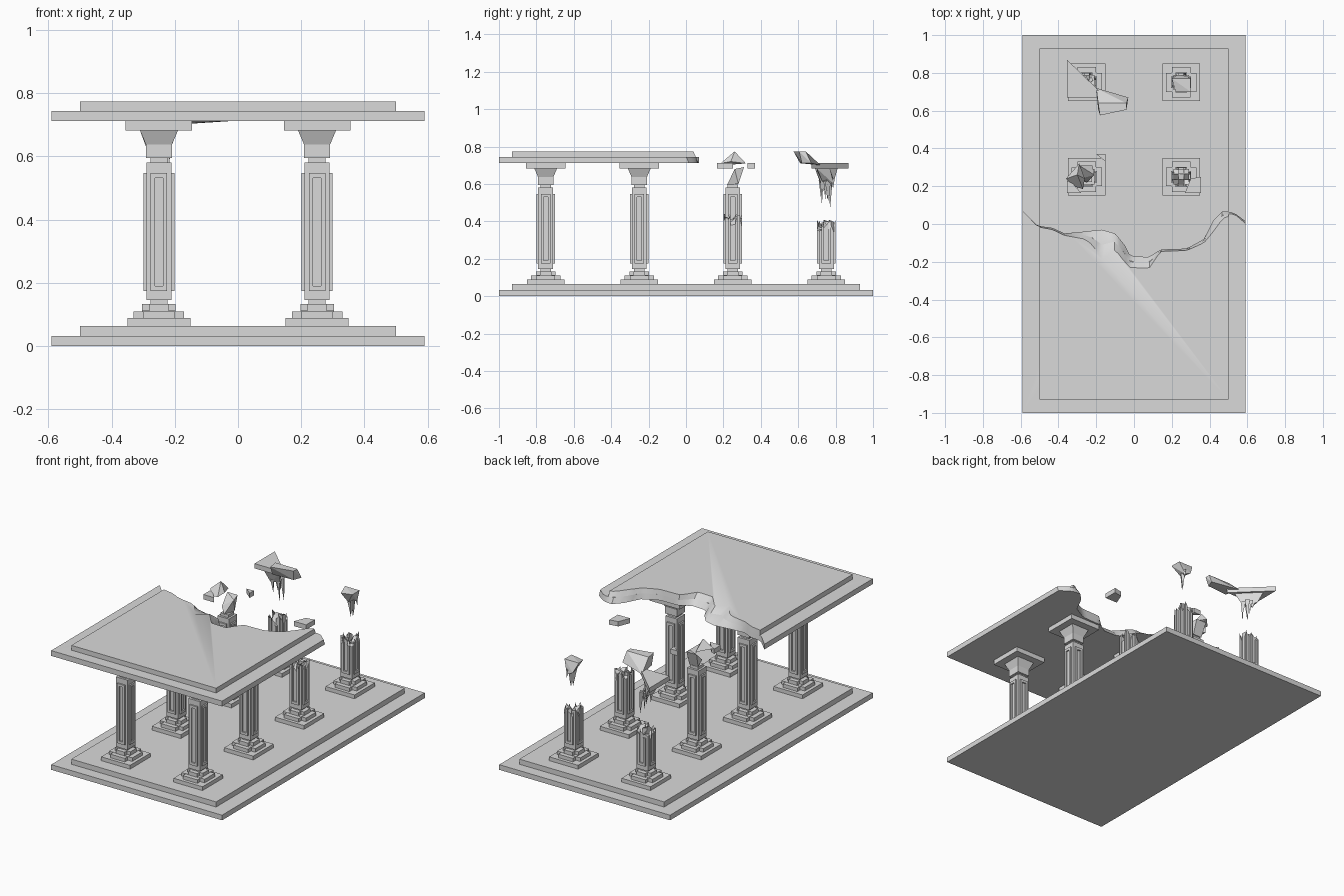
import bpy, bmesh, random
from math import pi
from mathutils import Matrix, Vector

random.seed(4)
default_cube = bpy.data.objects.get("Cube")
if default_cube:
    bpy.data.objects.remove(default_cube)

stone = bpy.data.materials.new("weathered_stone")
stone.use_nodes = True
stone.diffuse_color = (0.7, 0.7, 0.7, 1)
stone.node_tree.nodes["Principled BSDF"].inputs["Base Color"].default_value = (0.7, 0.7, 0.7, 1)


def finish(name, bm, smooth=False):
    bmesh.ops.recalc_face_normals(bm, faces=bm.faces)
    mesh = bpy.data.meshes.new(name)
    bm.to_mesh(mesh)
    bm.free()
    mesh.materials.append(stone)
    obj = bpy.data.objects.new(name, mesh)
    bpy.context.collection.objects.link(obj)
    if smooth:
        bpy.context.view_layer.objects.active = obj
        obj.select_set(True)
        bpy.ops.object.shade_smooth_by_angle(angle=pi / 5)
        obj.select_set(False)


def box(bm, x, y, z, place=Matrix(), taper=1, jag=0):
    """Box over three ranges; taper widens the top, jag breaks it."""
    spans = [Vector((a, b, c)) for a, b, c in zip(x, y, z)]
    size, middle = spans[1] - spans[0], (spans[0] + spans[1]) / 2
    verts = bmesh.ops.create_cube(bm, size=1)["verts"]
    for v in verts:
        top = v.co.z > 0
        v.co = Vector(a * b for a, b in zip(v.co, size)) + middle
        if top:
            v.co.x *= taper
            v.co.y *= taper
            v.co.z -= random.uniform(0, jag)
        v.co = place @ v.co


def block(bm, half_x, half_y, bottom, top, place=Matrix(), taper=1):
    box(bm, (-half_x, half_x), (-half_y, half_y), (bottom, top), place, taper)


def hull(bm, points):
    verts = [bm.verts.new(p) for p in points]
    result = bmesh.ops.convex_hull(bm, input=verts)
    spare = [v for v in result["geom_interior"] if isinstance(v, bmesh.types.BMVert)]
    bmesh.ops.delete(bm, geom=spare, context="VERTS")


def prism(bm, outline, bottom, top):
    hull(bm, [(x, y, z) for x, y in outline for z in (bottom, top)])


def spikes(bm, x, y, top, tip, count):
    """Cluster of splinters hanging below a fragment."""
    for i in range(count):
        cx, cy = x + random.uniform(-.03, .03), y + random.uniform(-.03, .03)
        w = random.uniform(.008, .015)
        low = tip if i == 0 else random.uniform(tip, top - .04)
        hull(bm, [(cx - w, cy - w, top), (cx + w, cy - w, top),
                  (cx, cy + w, top), (cx + w / 2, cy, low)])


# Stepped floor
bm = bmesh.new()
block(bm, .59, 1, 0, .032)
block(bm, .5, .93, .032, .064)
finish("stepped_floor", bm)


# Columns
def column_base(bm, place):
    block(bm, .1, .1, .064, .088, place)
    for long, short, low, high in ((.08, .05, .088, .11), (.053, .03, .11, .133)):
        block(bm, long, short, low, high, place)
        block(bm, short, long, low, high, place)
    block(bm, .052, .052, .088, .112, place)
    block(bm, .027, .027, .13, .147, place)


def shaft(bm, place, height=None):
    """Square shaft with a framed panel on each face; a height breaks it off."""
    top = height or .58
    jag = .07 if height else 0
    if height:
        edges = (-.04, -.014, .014, .04)
        for a, b in zip(edges, edges[1:]):
            for c, d in zip(edges, edges[1:]):
                box(bm, (a, b), (c, d), (.145, top), place, jag=jag)
    else:
        block(bm, .04, .04, .145, top, place)
    panel_top = top if height else .547
    for turn in range(4):
        side = place @ Matrix.Rotation(turn * pi / 2, 4, "Z")
        for a, b in ((-.026, -.013), (.013, .026)):
            box(bm, (a, b), (-.049, -.038), (.174, panel_top), side, jag=jag)
        box(bm, (-.013, .013), (-.049, -.038), (.174, .19), side)
        if not height:
            box(bm, (-.013, .013), (-.049, -.038), (.531, .547), side)


def capital(bm, place):
    block(bm, .041, .041, .595, .637, place)
    block(bm, .041, .041, .637, .682, place, taper=1.47)
    block(bm, .105, .105, .682, .712, place)


broken_heights = {(.25, .25): .44, (.25, .75): .41, (-.25, .75): .41}
for x, side_name in ((-.25, "right"), (.25, "left")):
    for row, y in enumerate((-.75, -.25, .25, .75), 1):
        place = Matrix.Translation((x, y, 0))
        height = broken_heights.get((x, y))
        bm = bmesh.new()
        column_base(bm, place)
        finish(f"column_base_{side_name}_{row}", bm)
        bm = bmesh.new()
        shaft(bm, place, height)
        if not height:
            block(bm, .027, .027, .578, .597, place)
        finish(f"column_shaft_{side_name}_{row}", bm)
        if y < 0:
            bm = bmesh.new()
            capital(bm, place)
            finish(f"column_capital_{side_name}_{row}", bm)

# Roof slabs with a ragged rear edge: (x, y at the underside, y at the top)
ragged = [(-.59, .07, .07), (-.51, -.01, -.015), (-.43, -.02, -.03), (-.37, -.05, -.06),
          (-.26, -.04, -.08), (-.22, -.035, -.11), (-.17, -.03, -.19), (-.1, -.05, -.135),
          (-.05, -.11, -.2), (-.02, -.17, -.23), (.08, -.175, -.235), (.14, -.135, -.145),
          (.28, -.13, -.14), (.37, -.08, -.1), (.42, .02, -.04), (.47, .07, .03),
          (.53, .06, .05), (.59, .015, -.01)]


def edge_at(x, blend):
    for (xa, la, ha), (xb, lb, hb) in zip(ragged, ragged[1:]):
        if xa <= x <= xb:
            t = (x - xa) / (xb - xa)
            low, high = la + (lb - la) * t, ha + (hb - ha) * t
            return low + (high - low) * blend


def broken_slab(name, half, front, bottom, top, blends):
    bm = bmesh.new()
    steps = 48
    xs = [half - 2 * half * i / steps for i in range(steps + 1)]
    xs[0], xs[-1] = half, -half
    rings = []
    for z, blend in zip((bottom, top), blends):
        outline = [(-half, front), (half, front)] + [(x, edge_at(x, blend)) for x in xs]
        rings.append([bm.verts.new((x, y, z)) for x, y in outline])
    low, high = rings
    bm.faces.new(low)
    bm.faces.new(high)
    for i in range(len(low)):
        j = (i + 1) % len(low)
        bm.faces.new((low[i], low[j], high[j], high[i]))
    finish(name, bm, smooth=True)


broken_slab("roof_lower_slab", .59, -1, .711, .744, (0, .5))
broken_slab("roof_upper_slab", .5, -.93, .744, .774, (.5, 1))

# Floating remains of the rear right capital, with a lump of roof
bm = bmesh.new()
prism(bm, [(-.355, .87), (-.355, .67), (-.15, .67), (-.2, .72)], .682, .712)
hull(bm, [(-.31, .81, .682), (-.31, .69, .682), (-.19, .69, .682),
          (-.28, .79, .61), (-.28, .72, .6), (-.22, .72, .61)])
spikes(bm, -.25, .75, .62, .47, 8)
finish("rear_right_capital_fragment", bm)
bm = bmesh.new()
hull(bm, [(-.18, .575, .774), (-.04, .605, .774), (-.04, .64, .774), (-.19, .64, .774),
          (-.03, .67, .711), (-.2, .72, .7), (-.19, .61, .711), (-.05, .62, .711)])
finish("roof_lump", bm)

# Floating remains of the rear left capital
bm = bmesh.new()
hull(bm, [(.2, .77, .682), (.3, .77, .682), (.3, .7, .682), (.22, .7, .67),
          (.23, .79, .62), (.27, .79, .6), (.25, .73, .61)])
spikes(bm, .25, .77, .63, .51, 6)
finish("rear_left_capital_fragment", bm)

# Remains of the middle right capital
bm = bmesh.new()
hull(bm, [(-.29, .31, .69), (-.22, .31, .69), (-.21, .26, .68),
          (-.28, .28, .6), (-.22, .28, .6), (-.25, .22, .595), (-.28, .24, .63)])
finish("middle_right_capital_fragment", bm)
bm = bmesh.new()
hull(bm, [(-.36, .24, .72), (-.29, .32, .71), (-.26, .24, .72), (-.27, .185, .71),
          (-.32, .2, .7), (-.3, .26, .774)])
finish("middle_right_roof_shard", bm)

# Loose corners of the capital slabs
corners = {
    "middle_left_corner": [(.27, .165), (.355, .165), (.355, .25), (.3, .24)],
    "middle_right_front_corner": [(-.355, .165), (-.28, .165), (-.33, .22), (-.355, .23)],
    "middle_right_rear_corner": [(-.2, .37), (-.15, .37), (-.15, .33)],
}
for name, outline in corners.items():
    bm = bmesh.new()
    prism(bm, outline, .682, .712)
    finish(name, bm)
